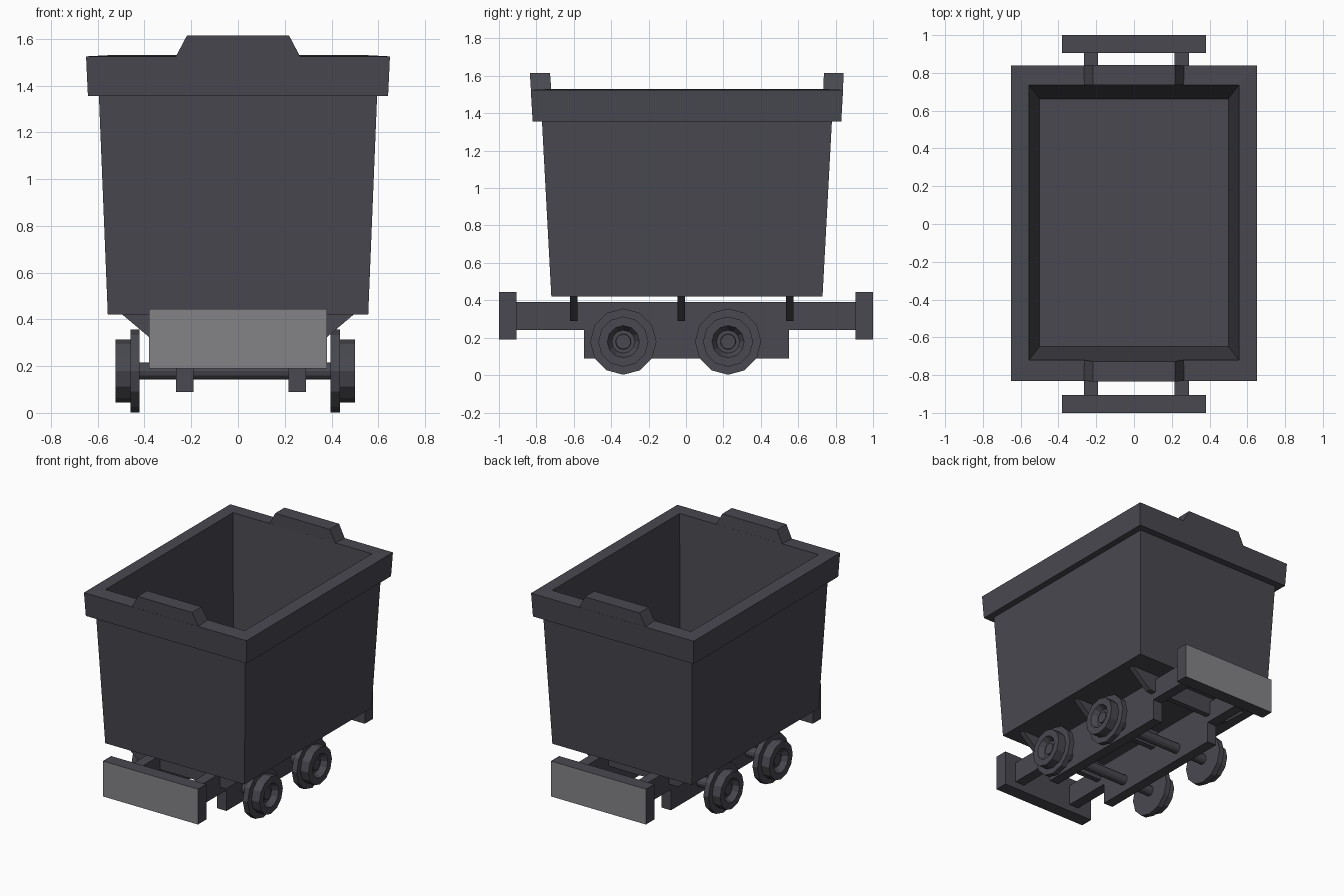
import bpy, bmesh
from math import sin, cos, pi

cube = bpy.data.objects.get("Cube")
if cube:
    bpy.data.objects.remove(cube, do_unlink=True)


def material(name, rgb):
    m = bpy.data.materials.new(name)
    m.use_nodes = True
    m.diffuse_color = (*rgb, 1)
    m.node_tree.nodes["Principled BSDF"].inputs["Base Color"].default_value = (*rgb, 1)
    return m


DARK = material("dark_iron", (0.065, 0.065, 0.08))
LIGHT = material("worn_steel", (0.23, 0.23, 0.245))


def loft(name, rings, light_side=0):
    """Skin equal-length rings and cap both ends; light_side is the y sign of a pale face."""
    bm = bmesh.new()
    loops = [[bm.verts.new(p) for p in ring] for ring in rings]
    n = len(loops[0])
    for a, b in zip(loops, loops[1:]):
        for i in range(n):
            j = (i + 1) % n
            bm.faces.new((a[i], a[j], b[j], b[i]))
    bm.faces.new(loops[0])
    bm.faces.new(loops[-1])
    bmesh.ops.recalc_face_normals(bm, faces=bm.faces)
    for f in bm.faces:
        f.material_index = int(f.normal.y * light_side > 0.9)
    mesh = bpy.data.meshes.new(name)
    bm.to_mesh(mesh)
    bm.free()
    mesh.materials.append(DARK)
    mesh.materials.append(LIGHT)
    ob = bpy.data.objects.new(name, mesh)
    bpy.context.collection.objects.link(ob)
    return ob


def rect(hx, y0, y1, z):
    return [(-hx, y0, z), (hx, y0, z), (hx, y1, z), (-hx, y1, z)]


def lathe(name, profile, cx, cy, cz, sides=12):
    """Spin (x, radius) pairs about an axis along x."""
    angles = [2 * pi * i / sides for i in range(sides)]
    return loft(name, [[(cx + x, cy + r * cos(a), cz + r * sin(a)) for a in angles]
                       for x, r in profile])


# Tub: outer wall, thick collar, then inner wall down to the floor
loft("tub", [
    rect(0.557, -0.72, 0.73, 0.42),
    rect(0.595, -0.77, 0.78, 1.355),
    rect(0.642, -0.82, 0.83, 1.355),
    rect(0.65, -0.83, 0.84, 1.525),
    rect(0.555, -0.72, 0.735, 1.53),
    rect(0.50, -0.648, 0.663, 0.47),
])

# Raised lips on the two ends of the collar
loft("front_lip", [rect(0.267, -0.829, -0.72, 1.522), rect(0.218, -0.835, -0.727, 1.615)])
loft("back_lip", [rect(0.267, 0.735, 0.839, 1.522), rect(0.218, 0.737, 0.843, 1.615)])

# Chassis beams with a deeper middle section
beam = [(-0.91, 0.39), (-0.91, 0.24), (-0.545, 0.24), (-0.545, 0.09),
        (0.55, 0.09), (0.55, 0.24), (0.91, 0.24), (0.91, 0.39)]
for side, x in (("right", -0.265), ("left", 0.215)):
    loft(side + "_beam", [[(x + dx, y, z) for y, z in beam] for dx in (0, 0.075)])

# Bumpers with pale outer faces
for end, s in (("front", -1), ("back", 1)):
    y0, y1 = sorted((s * 0.905, s))
    loft(end + "_bumper", [rect(0.38, y0, y1, 0.19), rect(0.38, y0, y1, 0.445)], s)

# Tapered cradle plates holding the tub
cradle = [(-0.5, 0.425), (-0.34, 0.29), (0.34, 0.29), (0.5, 0.425)]
for i, y in enumerate((-0.6, -0.025, 0.555)):
    loft(f"cradle_{i + 1}", [[(x, y + d, z) for x, z in cradle] for d in (-0.02, 0.02)])

# Flanged wheels with dished faces, and their axles
wheel = [(0.408, 0.03), (0.408, 0.177), (0.448, 0.177), (0.448, 0.134), (0.512, 0.134),
         (0.512, 0.086), (0.472, 0.062), (0.472, 0.042), (0.485, 0.04)]
AXLE_X, AXLE_Z = -0.0125, 0.179
for end, y in (("front", -0.335), ("back", 0.225)):
    lathe(end + "_axle", [(-0.42, 0.037), (0.42, 0.037)], AXLE_X, y, AXLE_Z)
    for side, s in (("left", 1), ("right", -1)):
        lathe(f"{end}_{side}_wheel", [(s * x, r) for x, r in wheel], AXLE_X, y, AXLE_Z)
